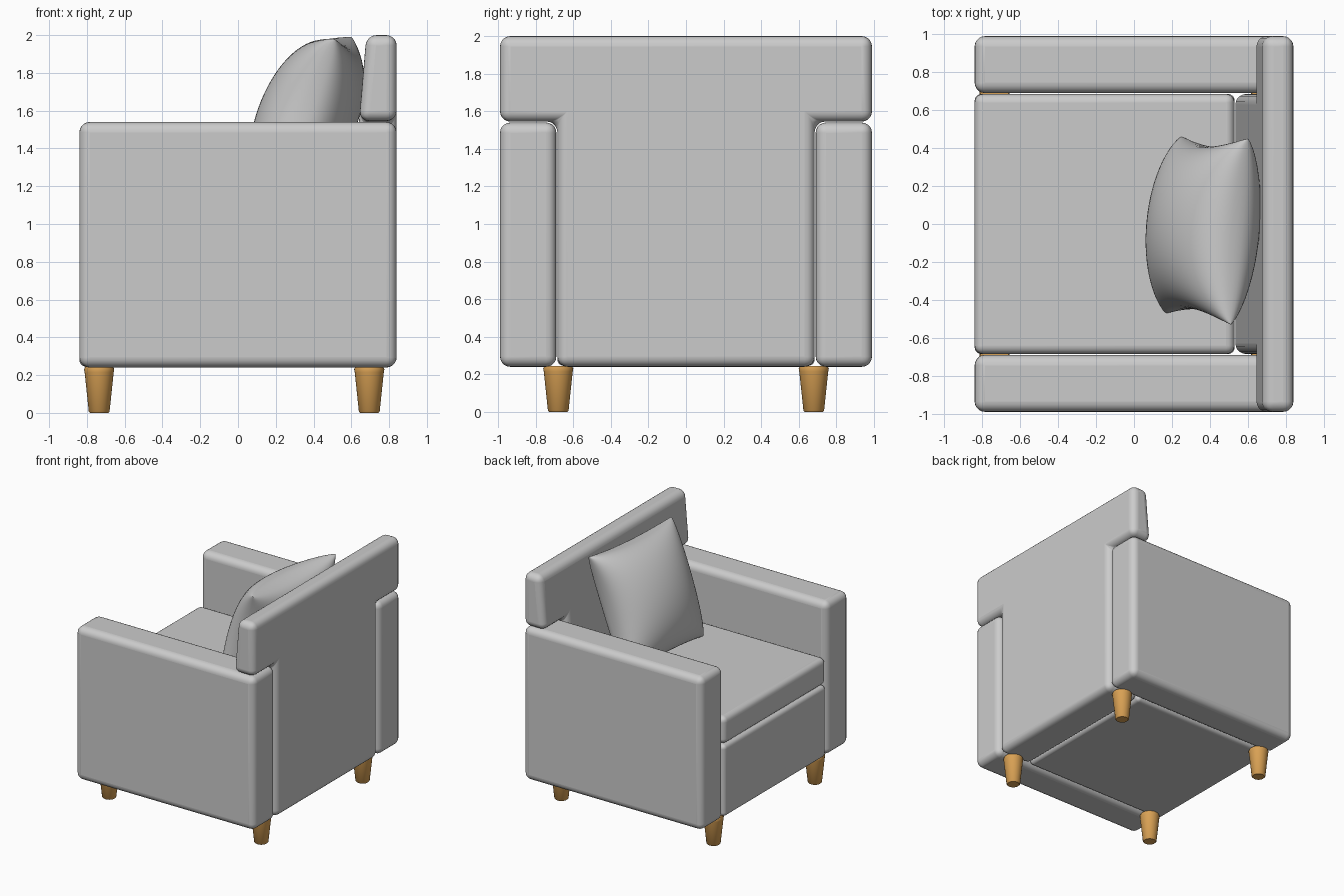
import bpy, bmesh, math
from mathutils import Vector

if "Cube" in bpy.data.objects:
    bpy.data.objects.remove(bpy.data.objects["Cube"])


def finish(obj, bevel=0.0):
    """Optional rounded edges, then smooth shading with sharp edges kept."""
    if bevel:
        m = obj.modifiers.new("rounding", 'BEVEL')
        m.width = bevel
        m.segments = 5
        m.limit_method = 'ANGLE'
    bpy.ops.object.select_all(action='DESELECT')
    obj.select_set(True)
    bpy.context.view_layer.objects.active = obj
    bpy.ops.object.shade_smooth_by_angle(angle=math.radians(40))
    if bevel:
        obj.modifiers.new("normals", 'WEIGHTED_NORMAL').keep_sharp = True


def from_bmesh(name, bm, bevel=0.0):
    bmesh.ops.recalc_face_normals(bm, faces=bm.faces)
    mesh = bpy.data.meshes.new(name)
    bm.to_mesh(mesh)
    bm.free()
    obj = bpy.data.objects.new(name, mesh)
    bpy.context.collection.objects.link(obj)
    finish(obj, bevel)
    return obj


def box(name, lo, hi, bevel):
    bm = bmesh.new()
    bmesh.ops.create_cube(bm, size=1)
    for v in bm.verts:
        v.co = Vector([(a + b) / 2 + c * (b - a) for a, b, c in zip(lo, hi, v.co)])
    return from_bmesh(name, bm, bevel)


# Arms
box("left_arm", (-0.84, 0.69, 0.24), (0.84, 0.99, 1.54), 0.055)
box("right_arm", (-0.84, -0.99, 0.24), (0.84, -0.69, 1.54), 0.055)

# Seat base and cushion
box("seat_base", (-0.84, -0.685, 0.245), (0.53, 0.685, 0.855), 0.035)
box("seat_cushion", (-0.84, -0.685, 0.86), (0.53, 0.685, 1.09), 0.045)

# T-shaped backrest, flat behind and leaning in front
half = [(0.685, 0.24), (0.685, 1.545), (0.99, 1.545), (0.99, 2.0)]
outline = half + [(-y, z) for y, z in reversed(half)]
bm = bmesh.new()
rear = [bm.verts.new((0.84, y, z)) for y, z in outline]
front = [bm.verts.new((0.53 + 0.085 * (z - 0.24), y, z)) for y, z in outline]
bm.faces.new(rear)
bm.faces.new(front[::-1])
for i in range(len(outline)):
    j = (i + 1) % len(outline)
    bm.faces.new((rear[i], front[i], front[j], rear[j]))
from_bmesh("backrest", bm, 0.055)

# Tapered wooden legs
wood = bpy.data.materials.new("wood")
wood.diffuse_color = (0.70, 0.36, 0.09, 1)
wood.use_nodes = True
wood.node_tree.nodes["Principled BSDF"].inputs["Base Color"].default_value = wood.diffuse_color
profile = [(0.048, 0.0), (0.055, 0.007), (0.077, 0.215), (0.08, 0.23), (0.074, 0.245)]
SIDES = 32
for x, row in ((-0.735, "front"), (0.695, "back")):
    for y, side in ((0.68, "left"), (-0.68, "right")):
        bm = bmesh.new()
        rings = [[bm.verts.new((x + r * math.cos(2 * math.pi * k / SIDES),
                                y + r * math.sin(2 * math.pi * k / SIDES), z))
                  for k in range(SIDES)] for r, z in profile]
        bm.faces.new(rings[0][::-1])
        bm.faces.new(rings[-1])
        for a, b in zip(rings, rings[1:]):
            for k in range(SIDES):
                n = (k + 1) % SIDES
                bm.faces.new((a[k], a[n], b[n], b[k]))
        from_bmesh(f"{row}_{side}_leg", bm).data.materials.append(wood)

# Throw pillow: two bulged sheets stretched between four corners
c00, c10 = Vector((0.17, -0.47, 1.08)), Vector((0.25, 0.46, 1.08))
c01, c11 = Vector((0.51, -0.53, 1.98)), Vector((0.60, 0.45, 1.99))
normal = (c11 - c00).cross(c01 - c10).normalized()
if normal.x > 0:
    normal.negate()
N = 40
bm = bmesh.new()
for bulge in (0.285, -0.235):
    grid = []
    for i in range(N + 1):
        line = []
        for j in range(N + 1):
            # sine spacing packs points near the seam
            u = math.sin(math.pi * (i / N - 0.5))
            v = math.sin(math.pi * (j / N - 0.5))
            a, b = 1 - u * u, 1 - v * v
            s = (1 + u * (1 - 0.10 * b)) / 2
            t = (1 + v * (1 - 0.06 * a)) / 2
            p = c00.lerp(c10, s).lerp(c01.lerp(c11, s), t)
            line.append(bm.verts.new(p + normal * bulge * max(a * b, 0) ** 0.42))
        grid.append(line)
    for i in range(N):
        for j in range(N):
            bm.faces.new((grid[i][j], grid[i + 1][j], grid[i + 1][j + 1], grid[i][j + 1]))
bmesh.ops.remove_doubles(bm, verts=bm.verts, dist=0.0005)
from_bmesh("throw_pillow", bm)
